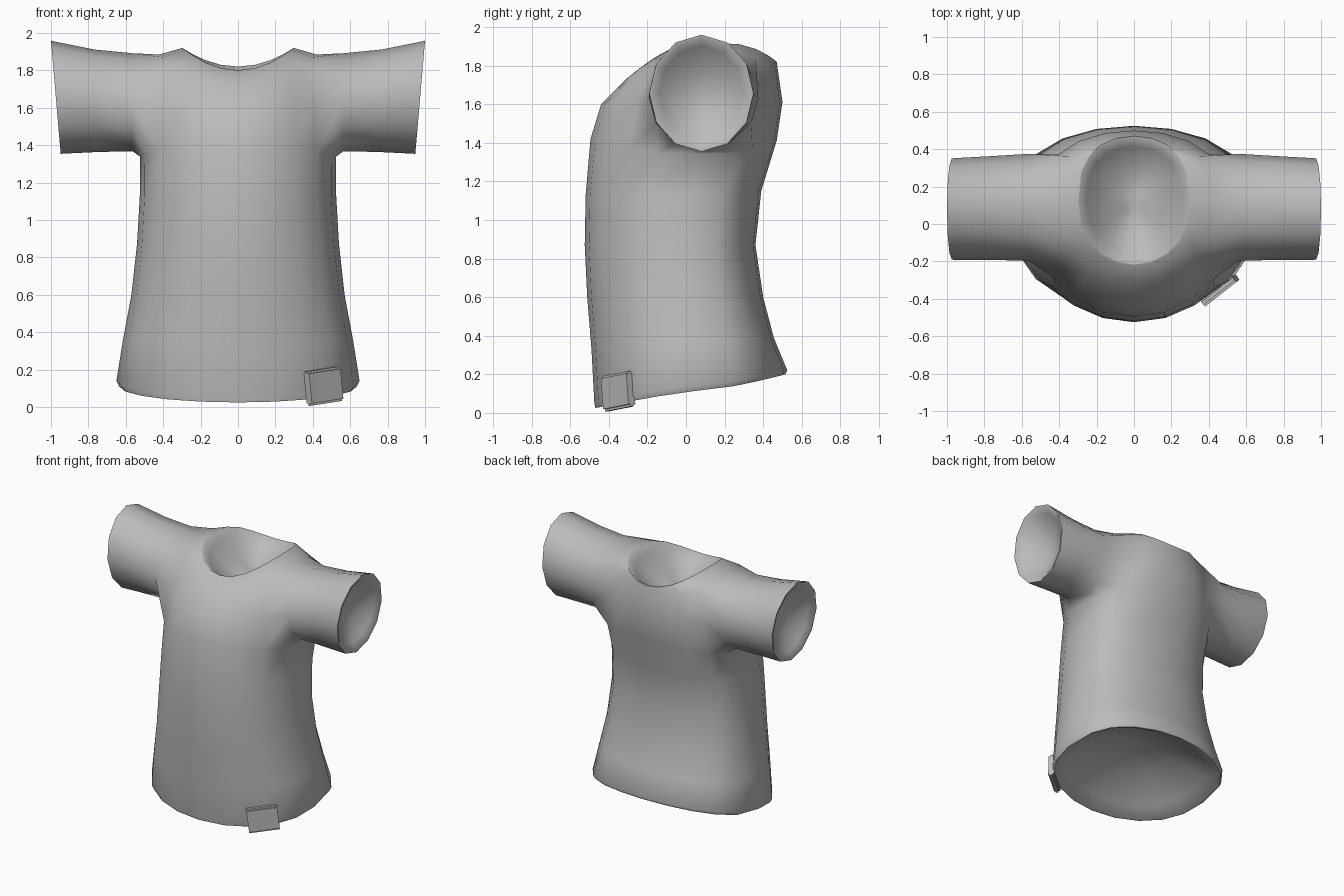
import bpy, bmesh
from math import sin, cos, pi, radians
from mathutils import Matrix, Vector

cube = bpy.data.objects.get("Cube")
if cube:
    bpy.data.objects.remove(cube)

fabric = bpy.data.materials.new("grey fabric")
fabric.use_nodes = True
GREY = (0.5, 0.5, 0.5, 1)
fabric.diffuse_color = GREY
fabric.node_tree.nodes["Principled BSDF"].inputs["Base Color"].default_value = GREY

N = 20  # segments around the body


def make_object(name, bm, angle):
    mesh = bpy.data.meshes.new(name)
    bm.to_mesh(mesh)
    bm.free()
    mesh.materials.append(fabric)
    ob = bpy.data.objects.new(name, mesh)
    bpy.context.collection.objects.link(ob)
    bpy.ops.object.select_all(action='DESELECT')
    ob.select_set(True)
    bpy.context.view_layer.objects.active = ob
    bpy.ops.object.shade_smooth_by_angle(angle=radians(angle))


def body_ring(bm, half_x, y_front, y_mid, y_back, z_front, z_side, z_back, power):
    """Oval ring with its own front, side and back heights; starts at +x."""
    ring = []
    for i in range(N):
        a = 2 * pi * i / N
        s = abs(sin(a))
        if sin(a) < 0:
            y = y_mid + (y_front - y_mid) * s ** 0.86
            z = z_side + (z_front - z_side) * s ** power
        else:
            y = y_mid + (y_back - y_mid) * s ** 0.68
            z = z_side + (z_back - z_side) * s ** power
        ring.append(bm.verts.new((half_x * cos(a), y, z)))
    return ring


def bridge(bm, lower, upper, skip=()):
    n = len(lower)
    for i in range(n):
        if i not in skip:
            j = (i + 1) % n
            bm.faces.new((lower[i], lower[j], upper[j], upper[i]))


def dish(bm, rim, inward, rim_scale):
    """Close an opening with a thin rim and a hollow, bowl-shaped lining."""
    centre = sum((v.co for v in rim), Vector()) / len(rim)
    inward = Vector(inward)
    loop = rim
    for f in (1, 0.85, 0.65, 0.4, 0.18):
        nxt = [bm.verts.new(centre + (v.co - centre) * f * rim_scale + inward * (1 - f * f))
               for v in rim]
        bridge(bm, loop, nxt)
        loop = nxt
    tip = bm.verts.new(centre + inward)
    for i, v in enumerate(loop):
        bm.faces.new((v, loop[(i + 1) % len(loop)], tip))


# Body rings from hem to neckline
profile = [
    (0.635, -0.470, 0.02, 0.515, 0.025, 0.11, 0.20, 1),
    (0.650, -0.475, 0.02, 0.525, 0.05, 0.14, 0.22, 1),
    (0.615, -0.490, 0.01, 0.455, 0.33, 0.36, 0.39, 1),
    (0.570, -0.512, 0.00, 0.400, 0.60, 0.60, 0.60, 1),
    (0.540, -0.525, 0.00, 0.360, 0.87, 0.87, 0.87, 1),
    (0.525, -0.520, 0.02, 0.390, 1.13, 1.13, 1.15, 1),
    (0.524, -0.495, 0.06, 0.470, 1.42, 1.34, 1.41, 2),
    (0.500, -0.440, 0.08, 0.500, 1.60, 1.63, 1.61, 2),
    (0.420, -0.310, 0.09, 0.480, 1.73, 1.885, 1.75, 2),
    (0.300, -0.220, 0.12, 0.470, 1.80, 1.92, 1.82, 2),
]
bm = bmesh.new()
rings = [body_ring(bm, *p) for p in profile]
underarm, chest, shoulder = 6, 7, 8
sides = {1: 0, -1: N // 2}
armhole = {(c + d) % N for c in sides.values() for d in (-2, -1, 0, 1)}
for k in range(len(rings) - 1):
    bridge(bm, rings[k], rings[k + 1], armhole if k in (underarm, chest) else ())
dish(bm, rings[0], (0, 0, 0.2), 0.98)
dish(bm, rings[-1], (0, 0, -0.18), 0.985)

# Sleeves grown out of the armholes: x, lean, y centre, y radius, z centre, z radius
sleeve = [
    (0.565, 0.00, 0.090, 0.285, 1.630, 0.262),
    (0.760, 0.01, 0.085, 0.278, 1.638, 0.274),
    (0.960, 0.024, 0.080, 0.272, 1.655, 0.300),
    (0.974, 0.026, 0.080, 0.270, 1.657, 0.303),
]
for side, centre in sides.items():
    def hole_vert(row, c):
        return rings[row][(centre + side * c) % N]
    loop = [hole_vert(shoulder, c) for c in range(-2, 3)] + [hole_vert(chest, 2)]
    loop += [hole_vert(underarm, c) for c in range(2, -3, -1)] + [hole_vert(chest, -2)]
    for x, lean, yc, ry, zc, rz in sleeve:
        nxt = []
        for k in range(12):
            a = (k - 2) * pi / 6
            nxt.append(bm.verts.new((side * (x + lean * cos(a)),
                                     yc + ry * sin(a), zc + rz * cos(a))))
        bridge(bm, loop, nxt)
        loop = nxt
    dish(bm, loop, (-0.12 * side, 0, 0), 0.955)
bmesh.ops.recalc_face_normals(bm, faces=bm.faces)
make_object("shirt", bm, 50)

# Folded tag wrapped over the hem
bm = bmesh.new()
bmesh.ops.create_cube(bm, size=1, matrix=Matrix.Diagonal((0.215, 0.045, 0.185, 1)))
bmesh.ops.bevel(bm, geom=[e for e in bm.edges if abs(e.verts[0].co.x - e.verts[1].co.x) > 0.1],
                offset=0.012, segments=2, affect='EDGES')
bmesh.ops.transform(bm, verts=bm.verts, matrix=(
    Matrix.Translation((0.458, -0.352, 0.112)) @ Matrix.Rotation(radians(38), 4, 'Z')
    @ Matrix.Rotation(radians(-7), 4, 'Y')))
make_object("hem_tag", bm, 30)
